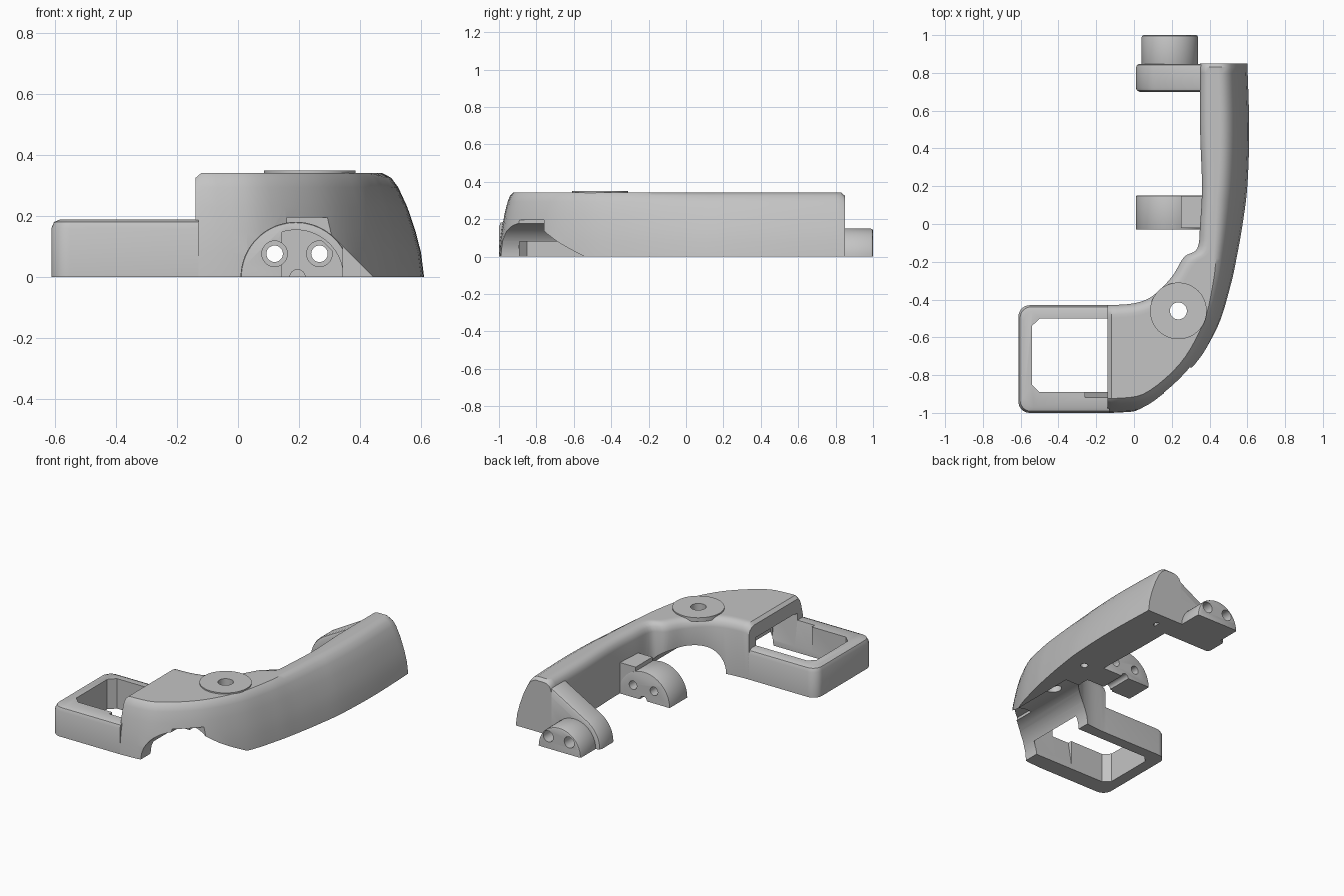
import bpy, bmesh, math
from mathutils import Vector

if "Cube" in bpy.data.objects:
    bpy.data.objects.remove(bpy.data.objects["Cube"], do_unlink=True)

grey = bpy.data.materials.new("plain_grey")
grey.use_nodes = True
grey.diffuse_color = (0.55, 0.55, 0.55, 1)
grey.node_tree.nodes["Principled BSDF"].inputs["Base Color"].default_value = grey.diffuse_color


def make(name, rings):
    """Solid lofted through a list of closed rings, capped at both ends."""
    bm = bmesh.new()
    loops = [[bm.verts.new(p) for p in ring] for ring in rings]
    n = len(loops[0])
    for a, b in zip(loops, loops[1:]):
        for i in range(n):
            j = (i + 1) % n
            bm.faces.new((a[i], a[j], b[j], b[i]))
    bm.faces.new(loops[0][::-1])
    bm.faces.new(loops[-1])
    bmesh.ops.recalc_face_normals(bm, faces=bm.faces)
    mesh = bpy.data.meshes.new(name)
    bm.to_mesh(mesh)
    bm.free()
    mesh.materials.append(grey)
    obj = bpy.data.objects.new(name, mesh)
    bpy.context.collection.objects.link(obj)
    return obj


def prism(name, pts, lo, hi, axis="Y"):
    if axis == "Y":
        return make(name, [[(x, h, z) for x, z in pts] for h in (lo, hi)])
    return make(name, [[(x, y, h) for x, y in pts] for h in (lo, hi)])


def arc(cx, cy, r, a, b, n=24):
    angles = [math.radians(a + (b - a) * i / n) for i in range(n + 1)]
    return [(cx + r * math.cos(t), cy + r * math.sin(t)) for t in angles]


def soft_prism(name, pts, px, size, lo, hi, w):
    """Prism along y whose rims are rounded by shrinking towards (px, 0)."""
    rims = [(lo, w), (lo + .3 * w, .3 * w), (lo + w, 0),
            (hi - w, 0), (hi - .3 * w, .3 * w), (hi, w)]
    return make(name, [[(px + (x - px) * (1 - d / size), y, z * (1 - d / size))
                        for x, z in pts] for y, d in rims])


def rod(cx, cy, r, lo, hi, axis="Y"):
    return prism("rod_cutter", arc(cx, cy, r, 0, 360, 32)[:-1], lo, hi, axis)


def box(x0, x1, y0, y1, z0, z1):
    return prism("box_cutter", [(x0, y0), (x1, y0), (x1, y1), (x0, y1)], z0, z1, "Z")


def activate(obj):
    bpy.ops.object.select_all(action="DESELECT")
    bpy.context.view_layer.objects.active = obj
    obj.select_set(True)


def cut(obj, *cutters):
    """Subtract each cutter, trying the next solver if one loses the part."""
    for cutter in cutters:
        before = obj.data.copy()
        for solver in ("EXACT", "MANIFOLD", "FLOAT"):
            mod = obj.modifiers.new("cut", "BOOLEAN")
            mod.operation = "DIFFERENCE"
            mod.solver = solver
            mod.object = cutter
            activate(obj)
            bpy.ops.object.modifier_apply(modifier=mod.name)
            if len(obj.data.polygons) > len(before.polygons) / 2:
                break
            obj.data = before.copy()
        bpy.data.objects.remove(cutter, do_unlink=True)


def spline(keys, steps=5):
    """Smooth path through the key tuples."""
    keys = [Vector(k) for k in keys]
    out = []
    for i in range(len(keys) - 1):
        p0, p1 = keys[max(i - 1, 0)], keys[i]
        p2, p3 = keys[i + 1], keys[min(i + 2, len(keys) - 1)]
        for s in range(steps):
            t = s / steps
            out.append(0.5 * (2 * p1 + (p2 - p0) * t + (2 * p0 - 5 * p1 + 4 * p2 - p3) * t * t
                              + (3 * p1 - p0 - 3 * p2 + p3) * t ** 3))
    return out + [keys[-1]]


# Curved handle: outer edge, inner edge and cross-section
outer = spline([(.60, .85), (.61, .5), (.60, .2), (.575, 0), (.545, -.17),
                (.51, -.33), (.44, -.55), (.3, -.79), (.08, -.97), (-.14, -1)])
inner = spline([(.35, .85), (.35, .5), (.36, .2), (.35, 0), (.335, -.13),
                (.265, -.175), (.2, -.28), (.1, -.38), (0, -.42), (-.14, -.43)])
outside = [(0, 0), (.01, .08), (.028, .15), (.055, .23), (.085, .295), (.108, .326),
           (.138, .342), (.155, .342)]
inside = [(.068, .342), (.05, .342), (.03, .337), (.01, .32), (0, .29), (0, 0)]
last = len(outer) - 1


def section(i, shift=(0, 0), height=1):
    o, n = outer[i] + Vector(shift), inner[i] + Vector(shift)
    d = (n - o).normalized()
    # the outer wall leans along its own normal, less so towards the bend
    run = outer[min(i + 1, last)] - outer[max(i - 1, 0)]
    lean = Vector((run.y, -run.x)).normalized()
    if i in (0, last):
        lean = d
    slant = 1 - 0.45 * min(1, max(0, (i - 12) / 18))
    return ([(*(o + lean * a * slant), z * height) for a, z in outside]
            + [(*(n - d * a), z * height) for a, z in inside])


rings = [section(0, height=.95), section(0, (0, -.02))]
rings += [section(i) for i in range(1, last - 1)]
rings += [section(last, (.02, 0)), section(last, height=.95)]
handle = make("curved_handle", rings)


def window():
    c = .04
    return prism("window_cutter", [(-.54 + c, -.89), (.03, -.89), (.03, -.5), (-.54 + c, -.5),
                                   (-.54, -.5 - c), (-.54, -.89 + c)], -.1, .24, "Z")


def wall_slope():
    """Tapered relief on the inside of the front wall."""
    return make("slope_cutter", [[(-.26, y, z), (.02, y, z), (.02, -.8, z), (-.26, -.8, z)]
                                 for y, z in ((-.88, -.02), (-.92, .2), (-.92, .235))])


# Arched tunnel with a sloping flank, pocket, notch and holes
arch = prism("arch_cutter", arc(.19, 0, .18, 180, 45) + [(.544, -.1), (.01, -.1)], -1.1, -.1)
cut(handle, arch, window(), wall_slope(), box(.16, .31, -1.1, -.76, -.1, .195),
    rod(.235, -.46, .045, -.1, .5, "Z"),
    rod(.47, .1, .022, -.1, .1, "Z"), rod(.45, .75, .022, -.1, .1, "Z"))

# Rectangular end frame
r = .06
outline = (arc(-.612 + r, -.43 - r, r, 90, 180, 8) + arc(-.612 + r, -1 + r, r, 180, 270, 8)
           + [(-.13, -1), (-.13, -.43)])


def shrink(pts, d):
    cx, cy, hx, hy = -.371, -.715, .241, .285
    return [(cx + (x - cx) * (1 - d / hx) if x < -.14 else x, cy + (y - cy) * (1 - d / hy))
            for x, y in pts]


frame = make("end_frame", [[(x, y, z) for x, y in shrink(outline, d)]
                           for d, z in [(0, 0), (0, .16), (.009, .181), (.03, .19)]])
cut(frame, window(), wall_slope())

# Round pad on top of the bend
pad = prism("top_pad", arc(.235, -.46, .15, 0, 360, 64)[:-1], .325, .35, "Z")
cut(pad, rod(.235, -.46, .045, .2, .5, "Z"))


def bolt_holes(radius, lo, hi):
    return [rod(x, .077, radius, lo, hi) for x in (.12, .267)]


# Middle half-round clip with a recessed face, and its link to the handle
clip = soft_prism("middle_clip", arc(.19, 0, .18, 0, 180, 32), .19, .18, -.03, .15, .004)
recess = prism("recess_cutter", [(.145, -.05)] + [(.345, -.05)] + arc(.19, 0, .155, 0, 107),
               -.1, -.018)
cut(clip, recess, *bolt_holes(.027, -.2, .3), *bolt_holes(.042, -.21, -.008),
    rod(.195, 0, .025, -.2, .3))
link = prism("clip_link", [(.335, 0), (.42, 0), (.42, .195), (.25, .195), (.25, .145), (.335, .06)],
             -.02, .148)

# Rear arm sloping down from the handle
arm = soft_prism("rear_arm", [(.45, 0), (.45, .32), (.39, .32)] + arc(.19, 0, .18, 119, 180, 16),
                 .45, .44, .7, .848, .02)
cut(arm, *bolt_holes(.027, .6, 1))

# Half-round rear boss with counterbored holes
boss = soft_prism("rear_boss", arc(.19, 0, .15, 0, 180, 32), .19, .15, .82, 1, .012)
cut(boss, *bolt_holes(.027, .7, 1.2), *bolt_holes(.035, .92, 1.1))

# Smooth shading with crisp edges
for obj in (handle, frame, pad, clip, link, arm, boss):
    activate(obj)
    bpy.ops.object.shade_smooth_by_angle(angle=math.radians(35))
